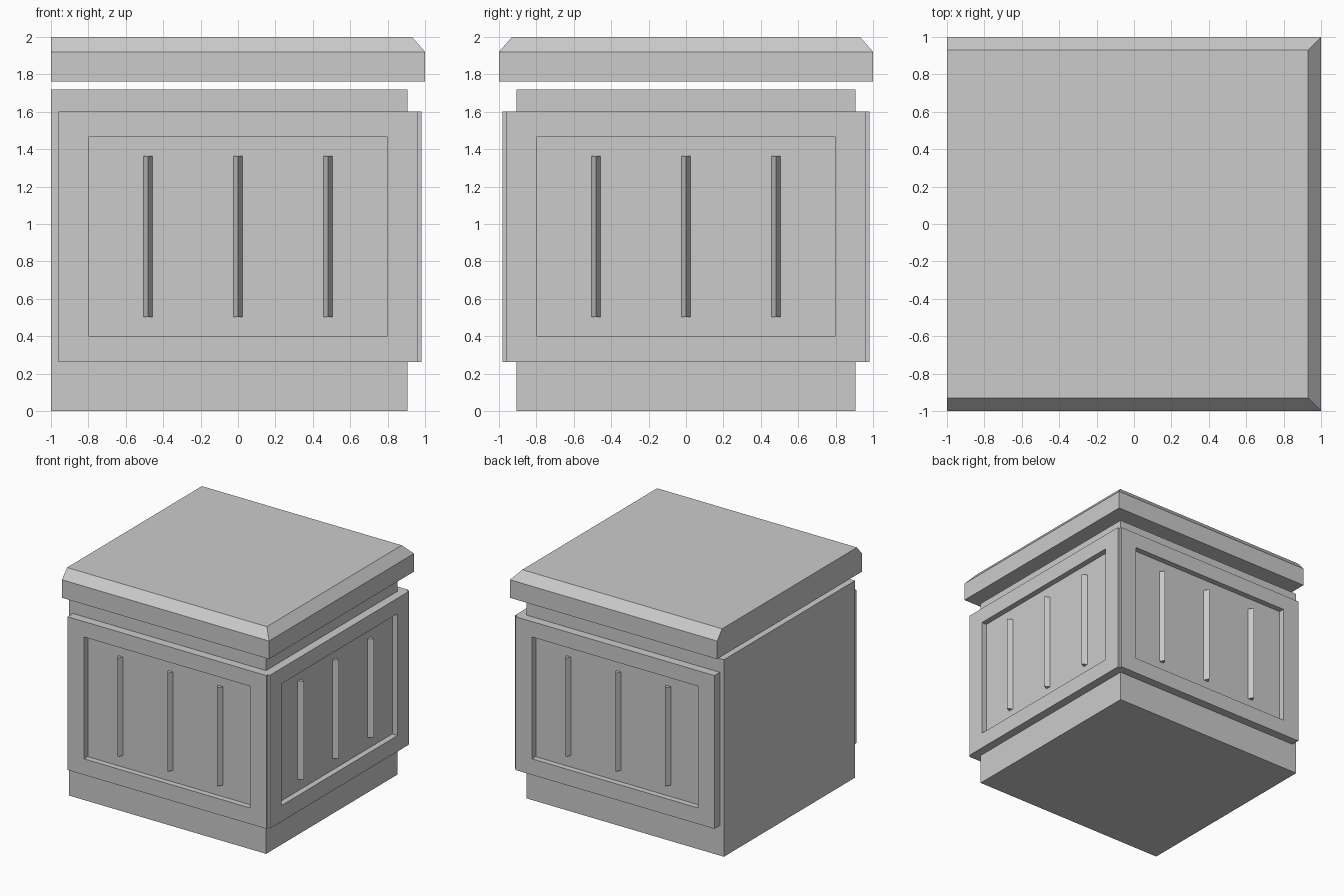
import bpy, bmesh
from math import pi
from mathutils import Matrix, Vector

cube = bpy.data.objects.get("Cube")
if cube:
    bpy.data.objects.remove(cube, do_unlink=True)

GREY = (0.6, 0.6, 0.6, 1)
mat = bpy.data.materials.new("plain grey")
mat.use_nodes = True
mat.diffuse_color = GREY
mat.node_tree.nodes["Principled BSDF"].inputs["Base Color"].default_value = GREY


def finish(name, bm, turn=0):
    """Turn the mesh about z and make it an object."""
    bmesh.ops.recalc_face_normals(bm, faces=bm.faces)
    bm.transform(Matrix.Rotation(turn, 4, "Z"))
    mesh = bpy.data.meshes.new(name)
    bm.to_mesh(mesh)
    bm.free()
    mesh.materials.append(mat)
    obj = bpy.data.objects.new(name, mesh)
    bpy.context.collection.objects.link(obj)
    return obj


def box(lo, hi):
    lo, hi = Vector(lo), Vector(hi)
    bm = bmesh.new()
    bmesh.ops.create_cube(bm, size=1)
    bm.transform(Matrix.Translation((lo + hi) / 2) @ Matrix.Diagonal((*(hi - lo), 1)))
    return bm


def panel(name, turn):
    """Raised board with a rectangular recess in its outer face."""
    bm = box((-0.96, -0.98, 0.262), (0.96, -0.9, 1.6))
    outer = min(bm.faces, key=lambda f: f.calc_center_median().y)
    bmesh.ops.inset_region(bm, faces=[outer], thickness=0.1)
    # Size the recess rim, then push the floor in
    for v in outer.verts:
        v.co.x = 0.8 if v.co.x > 0 else -0.8
        v.co.z = 1.465 if v.co.z > 1 else 0.402
    floor = bmesh.ops.extrude_discrete_faces(bm, faces=[outer])["faces"][0]
    for v in floor.verts:
        v.co.y += 0.05
    finish(name, bm, turn)


def rib(name, x, turn):
    """Upright three-sided ridge standing on the recess floor."""
    bm = bmesh.new()
    profile = [(x - 0.024, -0.93), (x, -0.975), (x + 0.024, -0.93)]
    base = bm.faces.new([bm.verts.new((px, py, 0.503)) for px, py in profile])
    top = bmesh.ops.extrude_face_region(bm, geom=[base], use_keep_orig=True)["geom"]
    for v in top:
        if isinstance(v, bmesh.types.BMVert):
            v.co.z = 1.363
    finish(name, bm, turn)


# Core block, flush on the plain side
finish("core_block", box((-1, -0.905, 0), (0.905, 0.905, 1.72)))

# Floating lid, sloped on every side but the plain one
lid = box((-1, -1, 1.762), (1, 1, 1.92))
lid_top = max(lid.faces, key=lambda f: f.calc_center_median().z)
cap = bmesh.ops.extrude_discrete_faces(lid, faces=[lid_top])["faces"][0]
for v in cap.verts:
    v.co.z = 2
    v.co.y *= 0.93
    if v.co.x > 0:
        v.co.x = 0.93
finish("lid", lid)

# Panels with three ribs each
for i, side in enumerate(("front", "side", "back")):
    panel(side + "_panel", i * pi / 2)
    for j, x in enumerate((-0.482, 0, 0.482)):
        rib(f"{side}_rib_{j + 1}", x, i * pi / 2)
